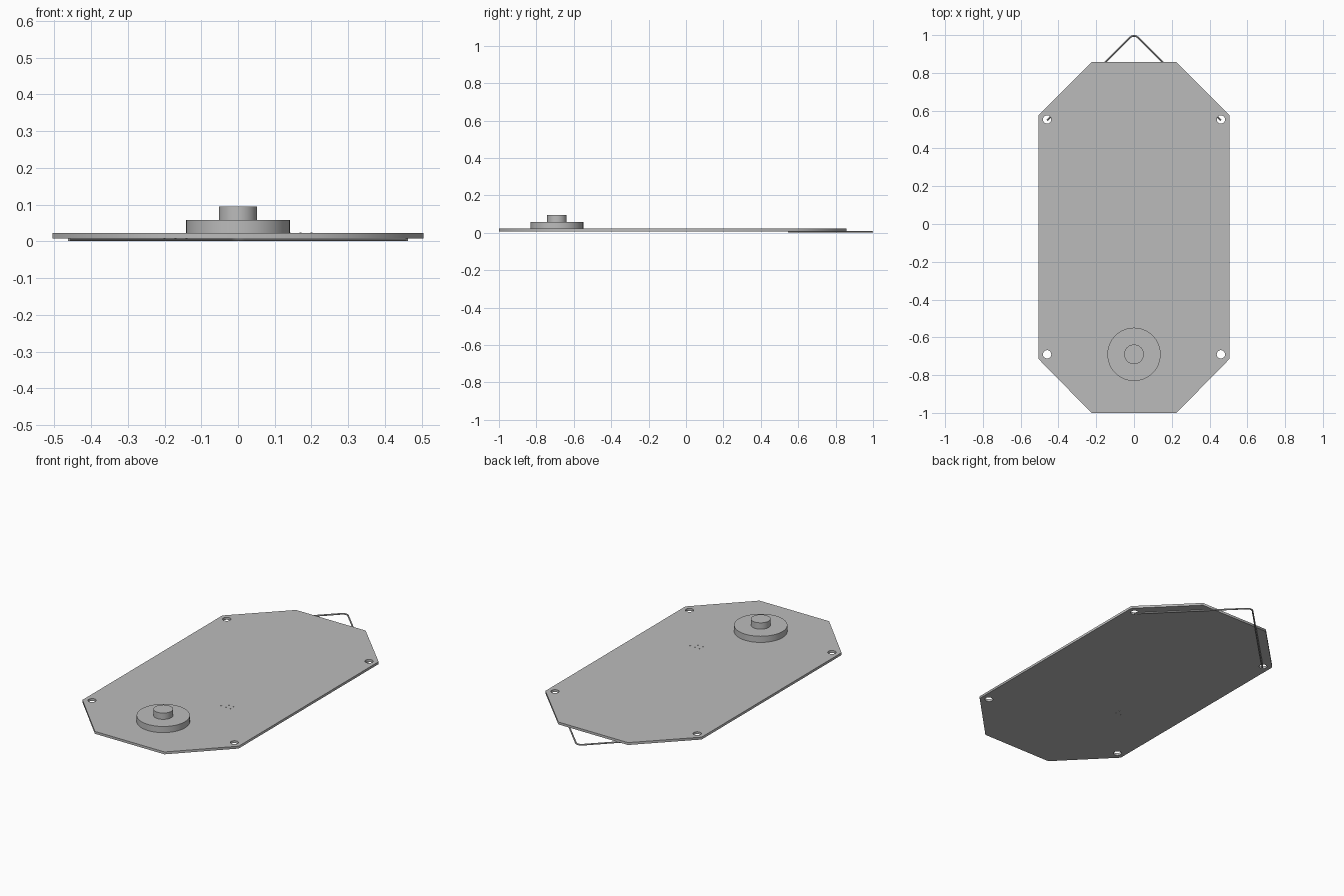
import bpy
from math import cos, sin, pi, sqrt

cube = bpy.data.objects.get("Cube")
if cube:
    bpy.data.objects.remove(cube, do_unlink=True)

grey = bpy.data.materials.new("plain grey")
grey.use_nodes = True
COLOUR = (0.5, 0.5, 0.5, 1)
grey.diffuse_color = COLOUR
grey.node_tree.nodes["Principled BSDF"].inputs["Base Color"].default_value = COLOUR

PLATE_BOTTOM, PLATE_TOP = 0.008, 0.022
HOLE_X, HOLE_BACK, HOLE_FRONT = 0.46, 0.553, -0.69


def select_only(obj):
    bpy.ops.object.select_all(action='DESELECT')
    obj.select_set(True)
    bpy.context.view_layer.objects.active = obj


def curve_part(name, loops, z, closed, **settings):
    """Mesh made from polyline loops, either filled and extruded or bevelled."""
    curve = bpy.data.curves.new(name, 'CURVE')
    curve.dimensions = '2D' if closed else '3D'
    for loop in loops:
        spline = curve.splines.new('POLY')
        spline.points.add(len(loop) - 1)
        for point, (x, y) in zip(spline.points, loop):
            point.co = (x, y, 0, 1)
        spline.use_cyclic_u = closed
    for key, value in settings.items():
        setattr(curve, key, value)
    curve.materials.append(grey)
    obj = bpy.data.objects.new(name, curve)
    bpy.context.collection.objects.link(obj)
    obj.location.z = z
    select_only(obj)
    bpy.ops.object.convert(target='MESH')
    return bpy.context.object


def disc(name, x, y, radius, bottom, top, sides=64):
    bpy.ops.mesh.primitive_cylinder_add(vertices=sides, radius=radius, depth=top - bottom,
                                        location=(x, y, (bottom + top) / 2))
    obj = bpy.context.object
    obj.name = name
    obj.data.materials.append(grey)
    bpy.ops.object.shade_smooth_by_angle()


def circle(x, y, radius, sides=32):
    return [(x + radius * cos(2 * pi * i / sides), y + radius * sin(2 * pi * i / sides))
            for i in range(sides)]


# Plate with clipped corners and four mounting holes
right_half = [(0.225, -1.0), (0.505, -0.715), (0.505, 0.577), (0.225, 0.857)]
outline = right_half + [(-x, y) for x, y in reversed(right_half)]
holes = [circle(s * HOLE_X, y, 0.022) for s in (-1, 1) for y in (HOLE_BACK, HOLE_FRONT)]
curve_part("plate", [outline] + holes, (PLATE_BOTTOM + PLATE_TOP) / 2, True,
           fill_mode='BOTH', extrude=(PLATE_TOP - PLATE_BOTTOM) / 2)

# Round knob with a raised centre
disc("knob_base", 0, HOLE_FRONT, 0.141, PLATE_TOP, 0.058)
disc("knob_peg", 0, HOLE_FRONT, 0.052, 0.058, 0.095)

# Hanging wire under the plate, rounded at its peak
BEND, WIRE = 0.03, 0.0045
centre_y = 0.9955 - BEND
end_y = centre_y + BEND * sqrt(2) - HOLE_X
arc = [(BEND * cos(pi / 4 + pi / 2 * i / 12), centre_y + BEND * sin(pi / 4 + pi / 2 * i / 12))
       for i in range(13)]
wire = curve_part("hanging_wire", [[(HOLE_X, end_y)] + arc + [(-HOLE_X, end_y)]], WIRE, False,
                  bevel_depth=WIRE, bevel_resolution=3, use_fill_caps=True)
bpy.ops.object.shade_smooth_by_angle()

# Tiny studs on the top and underside
for i in range(6):
    dx, dy = (i % 3 - 1) * 0.03, (i // 3 - 0.5) * 0.03
    disc(f"top_stud_{i}", 0.17 + dx, -0.34 + dy, 0.003, PLATE_TOP, PLATE_TOP + 0.002, 8)
    disc(f"bottom_stud_{i}", -0.17 + dx, -0.34 + dy, 0.003, PLATE_BOTTOM - 0.002, PLATE_BOTTOM, 8)
